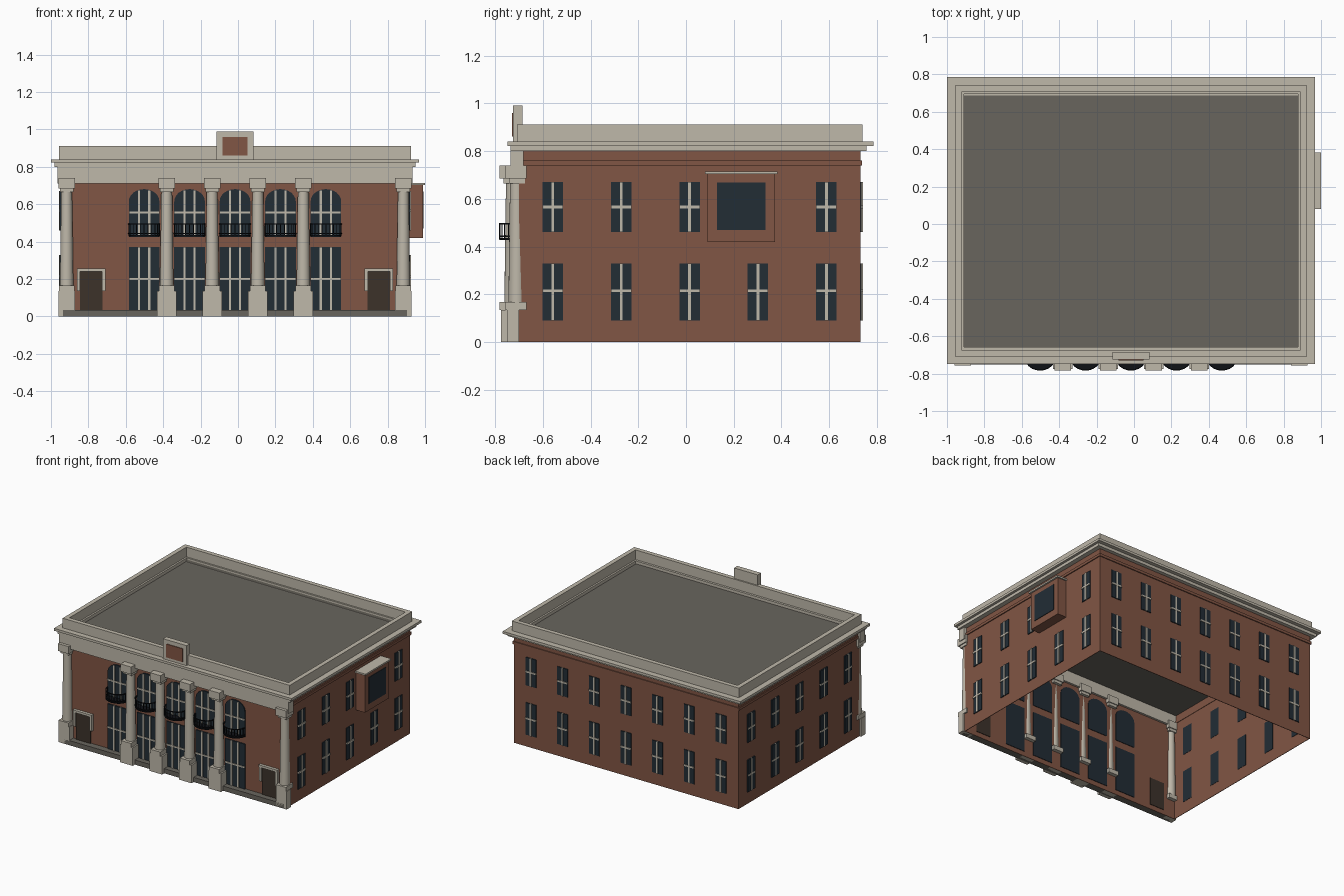
import bpy, bmesh, math
from mathutils import Matrix, Vector

if "Cube" in bpy.data.objects:
    bpy.data.objects.remove(bpy.data.objects["Cube"])


def material(name, r, g, b):
    m = bpy.data.materials.new(name)
    m.use_nodes = True
    m.diffuse_color = (r, g, b, 1)
    m.node_tree.nodes["Principled BSDF"].inputs["Base Color"].default_value = (r, g, b, 1)
    return m


BRICK = material("brick", .22, .092, .058)
STONE = material("pale stone", .52, .48, .40)
ROOF = material("roof grey", .14, .13, .11)
GLASS = material("dark glass", .016, .026, .036)
DOOR = material("dark door", .045, .032, .023)
IRON = material("black iron", .005, .006, .008)

CX = -0.016           # middle of the building
HW = 0.93             # half width of the walls
Y0, Y1 = -0.70, 0.73  # front and back walls


class Part:
    """Collects simple shapes into one named object."""

    def __init__(self, name, mat):
        self.name, self.mat, self.bm = name, mat, bmesh.new()

    def box(self, x0, x1, y0, y1, z0, z1):
        mid = Vector((x0 + x1, y0 + y1, z0 + z1)) / 2
        mat = Matrix.Translation(mid) @ Matrix.Diagonal((x1 - x0, y1 - y0, z1 - z0, 1))
        bmesh.ops.create_cube(self.bm, size=1, matrix=mat)

    def block(self, x, y0, y1, half, z0, z1):
        self.box(x - half, x + half, y0, y1, z0, z1)

    def ring(self, half, y0, y1, t, z0, z1):
        a, b = CX - half, CX + half
        self.box(a, b, y0, y0 + t, z0, z1)
        self.box(a, b, y1 - t, y1, z0, z1)
        self.box(a, a + t, y0 + t, y1 - t, z0, z1)
        self.box(b - t, b, y0 + t, y1 - t, z0, z1)

    def prism(self, outline, y0, y1):
        face = self.bm.faces.new([self.bm.verts.new((x, y0, z)) for x, z in outline])
        ext = bmesh.ops.extrude_face_region(self.bm, geom=[face])["geom"]
        verts = [v for v in ext if isinstance(v, bmesh.types.BMVert)]
        bmesh.ops.translate(self.bm, verts=verts, vec=(0, y1 - y0, 0))

    def shaft(self, x, y, r0, r1, z0, z1, sides=20):
        bmesh.ops.create_cone(self.bm, cap_ends=True, segments=sides, radius1=r0, radius2=r1,
                              depth=z1 - z0, matrix=Matrix.Translation((x, y, (z0 + z1) / 2)))

    def done(self, smooth=False):
        bmesh.ops.recalc_face_normals(self.bm, faces=self.bm.faces)
        me = bpy.data.meshes.new(self.name)
        self.bm.to_mesh(me)
        self.bm.free()
        me.materials.append(self.mat)
        ob = bpy.data.objects.new(self.name, me)
        bpy.context.collection.objects.link(ob)
        if smooth:
            bpy.ops.object.select_all(action="DESELECT")
            ob.select_set(True)
            bpy.context.view_layer.objects.active = ob
            bpy.ops.object.shade_smooth_by_angle()
        return ob


# Hollow brick shell, open underneath, with a projecting brick course
walls = Part("brick_walls", BRICK)
walls.ring(HW, Y0, Y1, .004, 0, .80)
walls.done()
course = Part("brick_course", BRICK)
for s in (-1, 1):
    x = CX + s * HW
    course.box(x - .007, x + .007, Y0 + .02, Y1 + .007, .74, .76)
course.box(CX - HW, CX + HW, Y1, Y1 + .007, .74, .76)
course.done()

# Roof, cornice, parapet
roof = Part("roof", ROOF)
roof.box(CX - HW + .004, CX + HW - .004, Y0 + .004, Y1 - .004, .80, .815)
roof.done()
cornice = Part("cornice", STONE)
cornice.ring(.965, -.735, .757, .07, .80, .822)
cornice.ring(.984, -.748, .785, .09, .822, .84)
cornice.done()
parapet = Part("parapet", STONE)
parapet.ring(.94, -.708, .74, .033, .84, .912)
parapet.done()
frieze = Part("front_frieze", STONE)
frieze.block(CX, -.735, -.68, .95, .712, .80)
frieze.done()

# Crest block above the cornice
crest = Part("crest_block", STONE)
crest.block(CX, -.724, -.685, .098, .84, .99)
crest.done()
crest_panel = Part("crest_panel", BRICK)
crest_panel.block(CX, -.729, -.72, .068, .86, .96)
crest_panel.done()

# Front step
step = Part("front_step", ROOF)
step.block(CX, -.75, Y0, .92, 0, .035)
step.done()

# Columns: four in the middle and a pair at the corners
bases = Part("column_bases", STONE)
shafts = Part("column_shafts", STONE)
capitals = Part("column_capitals", STONE)
columns = [(o, -.725, .052, -.775) for o in (-.365, -.122, .122, .365)]
columns += [(o, -.708, .044, -.75) for o in (-.90, .90)]
for off, y, half, front in columns:
    x = CX + off
    bases.block(x, front, Y0, half, 0, .135)
    bases.block(x, front - .006, -.668, .041, .135, .167)
    shafts.shaft(x, y, .036, .029, .167, .68)
    capitals.block(x, front + .01, -.675, .036, .665, .685)
    capitals.block(x, front - .007, -.668, .044, .685, .74)
bases.done()
shafts.done(smooth=True)
capitals.done()

# Tall front windows: square below, arched above
glass = Part("front_glass", GLASS)
bars = Part("front_glazing_bars", STONE)
floors = Part("balcony_floors", IRON)
rails = Part("balcony_rails", IRON)
for i in range(-2, 3):
    x, w = CX + i * .243, .082
    glass.block(x, -.708, -.692, w, .035, .372)
    arch = [(x - w, .425), (x + w, .425)]
    for k in range(13):
        a = math.pi * k / 12
        arch.append((x + w * math.cos(a), .615 + .066 * math.sin(a)))
    glass.prism(arch, -.708, -.692)
    for dx in (-.027, .027):
        bars.block(x + dx, -.714, -.707, .006, .035, .372)
        bars.block(x + dx, -.714, -.707, .006, .425, .674)
    for z in (.20, .555):
        bars.block(x, -.714, -.707, w, z - .005, z + .005)

    # Curved balcony
    curve = [(x - w * math.cos(math.pi * k / 12), -.708 - .073 * math.sin(math.pi * k / 12))
             for k in range(13)]
    floor = floors.bm.faces.new([floors.bm.verts.new((px, py, .428)) for px, py in curve])
    ext = bmesh.ops.extrude_face_region(floors.bm, geom=[floor])["geom"]
    bmesh.ops.translate(floors.bm, vec=(0, 0, .007),
                        verts=[v for v in ext if isinstance(v, bmesh.types.BMVert)])
    for px, py in curve:
        rails.block(px, py - .002, py + .002, .002, .43, .495)
    for (ax, ay), (bx, by) in zip(curve, curve[1:]):
        d = Vector((bx - ax, by - ay, 0))
        turn = Matrix.Rotation(math.atan2(d.y, d.x), 4, "Z")
        for z in (.444, .495):
            mid = Matrix.Translation(((ax + bx) / 2, (ay + by) / 2, z))
            size = Matrix.Diagonal((d.length + .003, .006, .006, 1))
            bmesh.ops.create_cube(rails.bm, size=1, matrix=mid @ turn @ size)
for part in (glass, bars, floors, rails):
    part.done()

# Doors either side, with stone surrounds
doors = Part("doors", DOOR)
frames = Part("door_frames", STONE)
for s in (-1, 1):
    x = CX + s * .769
    doors.block(x, -.708, -.692, .06, .035, .242)
    frames.block(x, -.722, Y0, .077, .24, .257)
    for t in (-1, 1):
        frames.block(x + t * .068, -.72, Y0, .009, .135, .24)
doors.done()
frames.done()

# Side and back windows on two floors
panes = Part("window_panes", GLASS)
muntins = Part("window_bars", STONE)
FLOORS = ((.09, .33, .215), (.46, .67, .565))
for z0, z1, zm in FLOORS:
    for s in (-1, 1):
        x = CX + s * HW
        for k in range(-2, 3):
            if s == 1 and k == 1 and z0 > .4:
                continue      # the projecting box takes this place
            y = .015 + k * .2865
            panes.box(x - .009, x + .006, y - .043, y + .043, z0, z1)
            out = sorted((x, x + s * .011))
            muntins.box(*out, y - .006, y + .006, z0, z1)
            muntins.box(*out, y - .043, y + .043, zm - .006, zm + .006)
    for k in range(-3, 4):
        x = CX + k * .262
        panes.block(x, Y1 - .009, Y1 + .006, .043, z0, z1)
        muntins.block(x, Y1, Y1 + .011, .006, z0, z1)
        muntins.block(x, Y1, Y1 + .011, .043, zm - .006, zm + .006)
panes.done()
muntins.done()

# Projecting box with a dark panel on the left side wall
bay = Part("side_bay", BRICK)
bay.box(CX + HW - .004, .988, .09, .373, .42, .703)
bay.done()
bay_panel = Part("side_bay_panel", GLASS)
bay_panel.box(.985, .992, .13, .333, .47, .668)
bay_panel.done()
bay_cap = Part("side_bay_cap", STONE)
bay_cap.box(CX + HW - .004, 1.0, .08, .383, .703, .715)
bay_cap.done()
